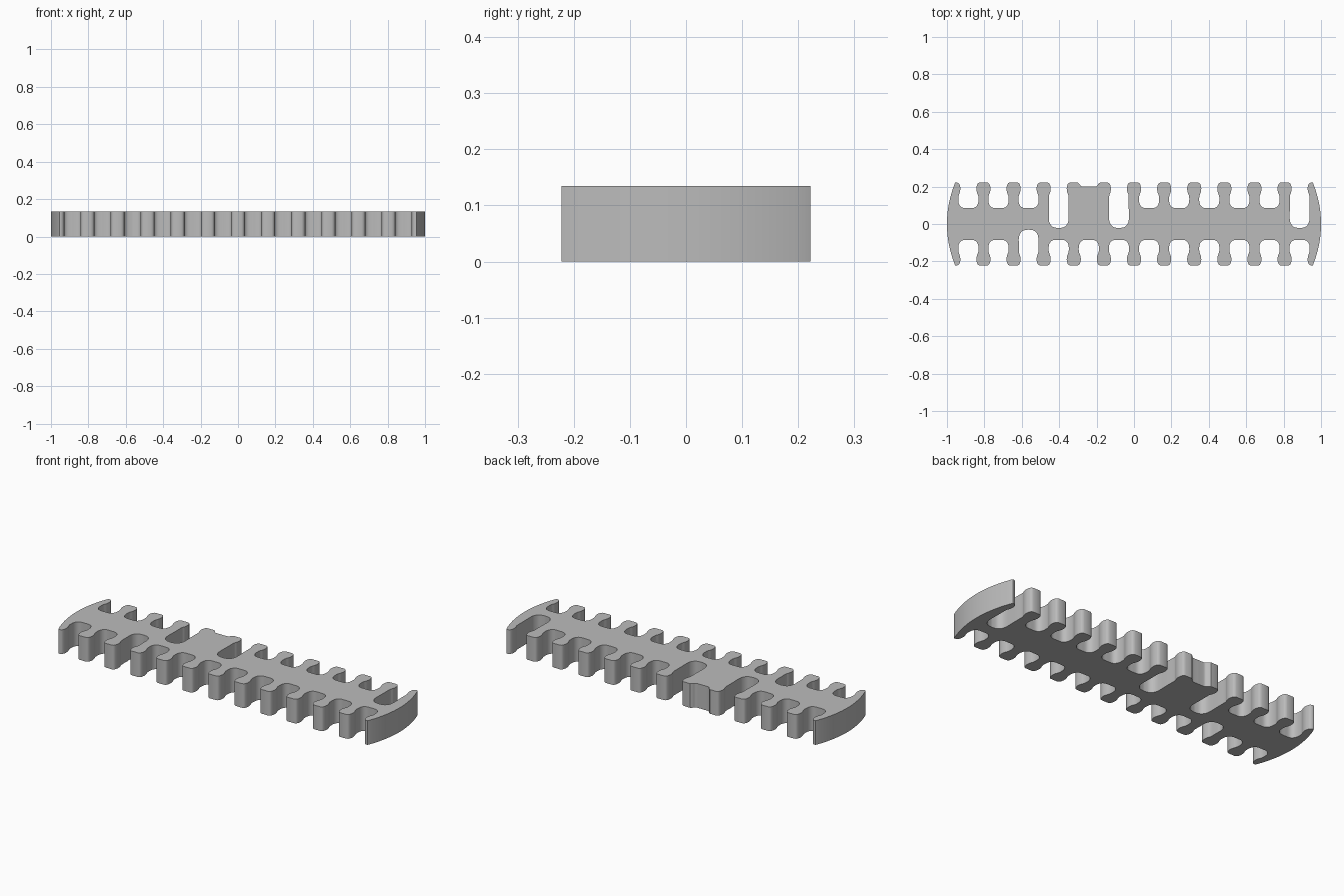
import bpy
import bmesh

THICK = 0.135
PITCH = 0.161

# Half slot profiles: (distance from slot centre, height from the long axis)
MOUTH = [(0.061, 0.222), (0.05, 0.216), (0.044, 0.2), (0.043, 0.185), (0.046, 0.168)]
ROUND = MOUTH + [(0.052, 0.152), (0.054, 0.135), (0.052, 0.112),
                 (0.043, 0.095), (0.027, 0.086), (0, 0.085)]
FILLED = [(0.061, 0.222), (0.051, 0.214), (0.042, 0.203), (0.03, 0.2), (0, 0.2)]


def deep(bottom):
    """Slot with straight walls and a rounded floor."""
    return MOUTH + [(0.052, 0.15), (0.052, 0.1), (0.053, bottom + 0.052),
                    (0.047, bottom + 0.025), (0.03, bottom + 0.006), (0, bottom)]


def smooth(points, steps=4):
    """Catmull-Rom curve through the points."""
    out = []
    for i in range(len(points) - 1):
        a, b, c = points[max(i - 1, 0)], points[i], points[i + 1]
        d = points[min(i + 2, len(points) - 1)]
        for s in range(steps):
            t = s / steps
            out.append(tuple(
                0.5 * (2 * q + (r - p) * t + (2 * p - 5 * q + 4 * r - u) * t * t
                       + (3 * q - p - 3 * r + u) * t ** 3)
                for p, q, r, u in zip(a, b, c, d)))
    return out + [points[-1]]


def edge(special, side):
    """One toothed long edge, running from -x to +x."""
    path = []
    for i in range(12):
        centre = (i - 5.5) * PITCH
        half = smooth(special.get(i, ROUND))
        path += [(centre - w, side * y) for w, y in half]
        path += [(centre + w, side * y) for w, y in reversed(half[:-1])]
    return path


def end_arc(steps=24):
    """Bowed end, running from the front corner to the rear corner."""
    corner = 0.212
    ys = [corner * (2 * i / steps - 1) for i in range(steps + 1)]
    return [(1 - 0.04 * (y / corner) ** 2, y) for y in ys]


# Closed outline: rear edge, right end, front edge, left end
rear = edge({3: deep(-0.022), 4: FILLED, 5: deep(-0.022), 11: deep(-0.022)}, 1)
front = edge({2: deep(0.03)}, -1)
arc = end_arc()
tip = (0.955, 0.222)
outline = rear + [tip] + arc[::-1] + [(tip[0], -tip[1])]
outline += front[::-1] + [(-tip[0], -tip[1])]
outline += [(-x, y) for x, y in arc] + [(-tip[0], tip[1])]

# Extrude the outline into a plate
bm = bmesh.new()
base = bm.faces.new([bm.verts.new((x, y, 0)) for x, y in outline])
top = bmesh.ops.extrude_face_region(bm, geom=[base], use_keep_orig=True)["geom"]
bmesh.ops.translate(bm, vec=(0, 0, THICK),
                    verts=[v for v in top if isinstance(v, bmesh.types.BMVert)])
bmesh.ops.recalc_face_normals(bm, faces=bm.faces)
mesh = bpy.data.meshes.new("comb_plate")
bm.to_mesh(mesh)
bm.free()

if "Cube" in bpy.data.objects:
    bpy.data.objects.remove(bpy.data.objects["Cube"])
plate = bpy.data.objects.new("comb_plate", mesh)
bpy.context.collection.objects.link(plate)

# Plain grey
grey = bpy.data.materials.new("light_grey")
grey.use_nodes = True
colour = (0.5, 0.5, 0.5, 1)
grey.diffuse_color = colour
grey.node_tree.nodes["Principled BSDF"].inputs["Base Color"].default_value = colour
mesh.materials.append(grey)

# Smooth slot walls, crisp rims
bpy.ops.object.select_all(action="DESELECT")
plate.select_set(True)
bpy.context.view_layer.objects.active = plate
bpy.ops.object.shade_smooth_by_angle(angle=0.6)
